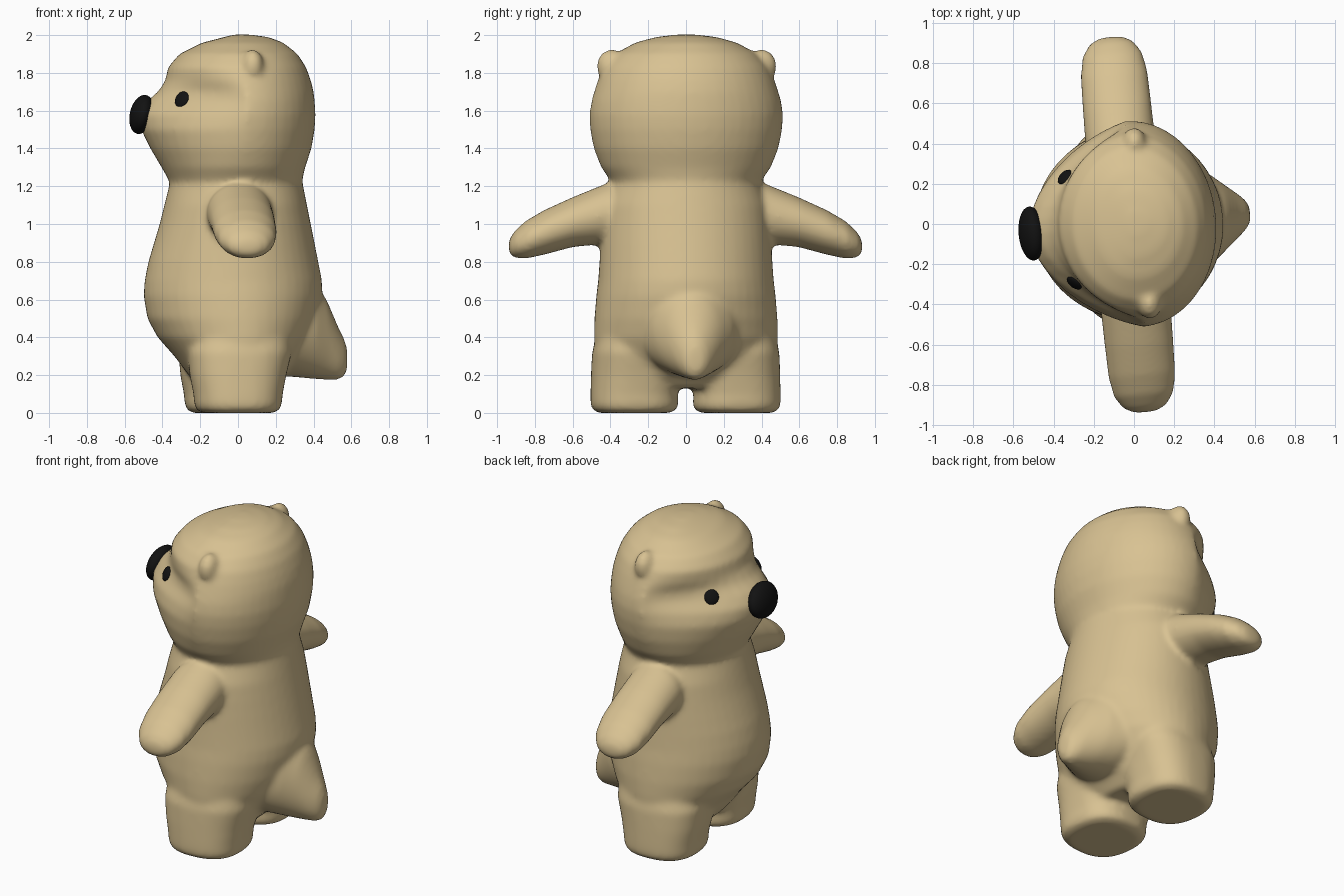
import bpy, bmesh, math
from mathutils import Matrix, Vector
from mathutils.bvhtree import BVHTree

if "Cube" in bpy.data.objects:
    bpy.data.objects.remove(bpy.data.objects["Cube"])

N = 48
TURN = Matrix.Rotation(math.radians(5.3), 4, 'Z')


def material(name, rgb):
    m = bpy.data.materials.new(name)
    m.diffuse_color = (*rgb, 1)
    m.use_nodes = True
    m.node_tree.nodes["Principled BSDF"].inputs["Base Color"].default_value = m.diffuse_color
    return m


tan = material("tan", (0.69, 0.54, 0.29))
black = material("black", (0.006, 0.006, 0.006))


def spow(v, p):
    return math.copysign(abs(v) ** p, v)


def loft(bm, rings):
    """Closed skin through a list of point rings."""
    loops = [[bm.verts.new(p) for p in r] for r in rings]
    for a, b in zip(loops, loops[1:]):
        for i in range(N):
            j = (i + 1) % N
            bm.faces.new((a[i], a[j], b[j], b[i]))
    bm.faces.new(loops[0][::-1])
    bm.faces.new(loops[-1])


def angles():
    return [2 * math.pi * i / N for i in range(N)]


def slices(bm, rows):
    """Horizontal slices: z, front x, back x, half width, front pointedness."""
    loft(bm, [[(b * math.cos(t) if math.cos(t) > 0 else f * abs(math.cos(t)) ** p,
                w * math.sin(t), z) for t in angles()]
              for z, f, b, w, p in rows])


def ball(bm, centre, radii):
    m = Matrix.Translation(centre) @ Matrix.Diagonal((*radii, 1))
    bmesh.ops.create_uvsphere(bm, u_segments=32, v_segments=20, radius=1, matrix=m)


def make(name, bm, mat):
    bmesh.ops.recalc_face_normals(bm, faces=bm.faces)
    for f in bm.faces:
        f.smooth = True
    me = bpy.data.meshes.new(name)
    bm.to_mesh(me)
    bm.free()
    me.materials.append(mat)
    ob = bpy.data.objects.new(name, me)
    bpy.context.collection.objects.link(ob)
    return ob


bm = bmesh.new()

# Torso with round belly
slices(bm, [
    (.13, -.20, .17, .34, 1), (.20, -.26, .24, .45, 1), (.30, -.335, .31, .485, 1),
    (.40, -.425, .38, .488, 1), (.50, -.48, .42, .485, 1), (.62, -.50, .445, .475, 1),
    (.70, -.495, .445, .465, 1), (.80, -.475, .425, .458, 1), (.90, -.445, .405, .452, 1),
    (1.0, -.415, .385, .445, 1), (1.1, -.39, .365, .435, 1), (1.2, -.365, .345, .40, 1),
    (1.28, -.34, .33, .38, 1)])

# Head with pointed muzzle and brow
slices(bm, [
    (1.18, -.35, .335, .385, 1), (1.23, -.365, .34, .40, 1), (1.30, -.405, .355, .45, 1.1),
    (1.40, -.465, .388, .49, 1.3), (1.50, -.515, .405, .51, 1.5), (1.58, -.525, .41, .515, 1.9),
    (1.65, -.485, .405, .505, 2.4), (1.70, -.425, .40, .49, 2.1), (1.76, -.385, .385, .47, 1.4),
    (1.83, -.37, .36, .44, 1.05), (1.90, -.31, .315, .38, 1), (1.96, -.19, .24, .27, 1),
    (1.99, -.07, .16, .16, 1), (2.003, -.02, .06, .05, 1)])

# Tail: sections along x with bottom, top and half width
loft(bm, [[(x, ry * math.cos(t), (lo + hi) / 2 + (hi - lo) / 2 * math.sin(t))
           for t in angles()]
          for x, lo, hi, ry in [(.10, .20, .70, .30), (.30, .19, .72, .27), (.40, .18, .70, .21),
                                (.47, .175, .60, .15), (.53, .175, .46, .10),
                                (.565, .19, .39, .065), (.58, .23, .34, .035)]])

for s in (-1, 1):
    # Leg: z, front x, back x, inner y, outer y
    rings = []
    for z, x0, x1, y0, y1 in [(0, -.21, .16, .09, .46), (.012, -.24, .19, .055, .488),
                              (.04, -.255, .205, .04, .503), (.10, -.26, .21, .045, .503),
                              (.20, -.28, .23, .03, .50), (.32, -.29, .26, .03, .495),
                              (.45, -.25, .25, .05, .46)]:
        rings.append([((x0 + x1) / 2 + (x1 - x0) / 2 * spow(math.cos(t), .8),
                       s * ((y0 + y1) / 2 + (y1 - y0) / 2 * spow(math.sin(t), .8)), z)
                      for t in angles()])
    loft(bm, rings)

    # Arm: y, centre z, half height, half width
    loft(bm, [[(-.03 + rx * math.cos(t), s * y, z + rz * math.sin(t)) for t in angles()]
              for y, z, rz, rx in [(.22, 1.07, .13, .15), (.42, 1.055, .16, .175),
                                   (.60, 1.01, .132, .172), (.75, .956, .118, .168),
                                   (.85, .916, .10, .15), (.91, .89, .07, .11),
                                   (.938, .88, .035, .055)]])

    # Ear
    ball(bm, (.04, s * .40, 1.835), (.06, .08, .09))

body = make("bear_body", bm, tan)

# Blend the parts into one soft skin
rm = body.modifiers.new("blend", 'REMESH')
rm.mode = 'VOXEL'
rm.voxel_size = .016
rm.use_smooth_shade = True
sm = body.modifiers.new("soften", 'SMOOTH')
sm.factor = .5
sm.iterations = 10

# Nose
bm = bmesh.new()
ball(bm, (0, 0, 0), (.062, .135, .105))
nose = make("nose", bm, black)
nose.matrix_world = Matrix.Translation((-.512, 0, 1.58)) @ Matrix.Rotation(math.radians(13), 4, 'Y')

# Eyes, set on the face surface
tree = BVHTree.FromObject(body, bpy.context.evaluated_depsgraph_get())
eyes = []
for s, side in ((-1, "right"), (1, "left")):
    hit, normal, _, _ = tree.ray_cast(Vector((-1.5, s * .265, 1.66)), Vector((1, 0, 0)))
    bm = bmesh.new()
    ball(bm, (0, 0, 0), (.043, .045, .016))
    eye = make(side + "_eye", bm, black)
    eye.matrix_world = Matrix.Translation(hit) @ normal.to_track_quat('Z', 'Y').to_matrix().to_4x4()
    eyes.append(eye)

# Slight turn of the whole figure
for ob in [body, nose] + eyes:
    ob.matrix_world = TURN @ ob.matrix_world
